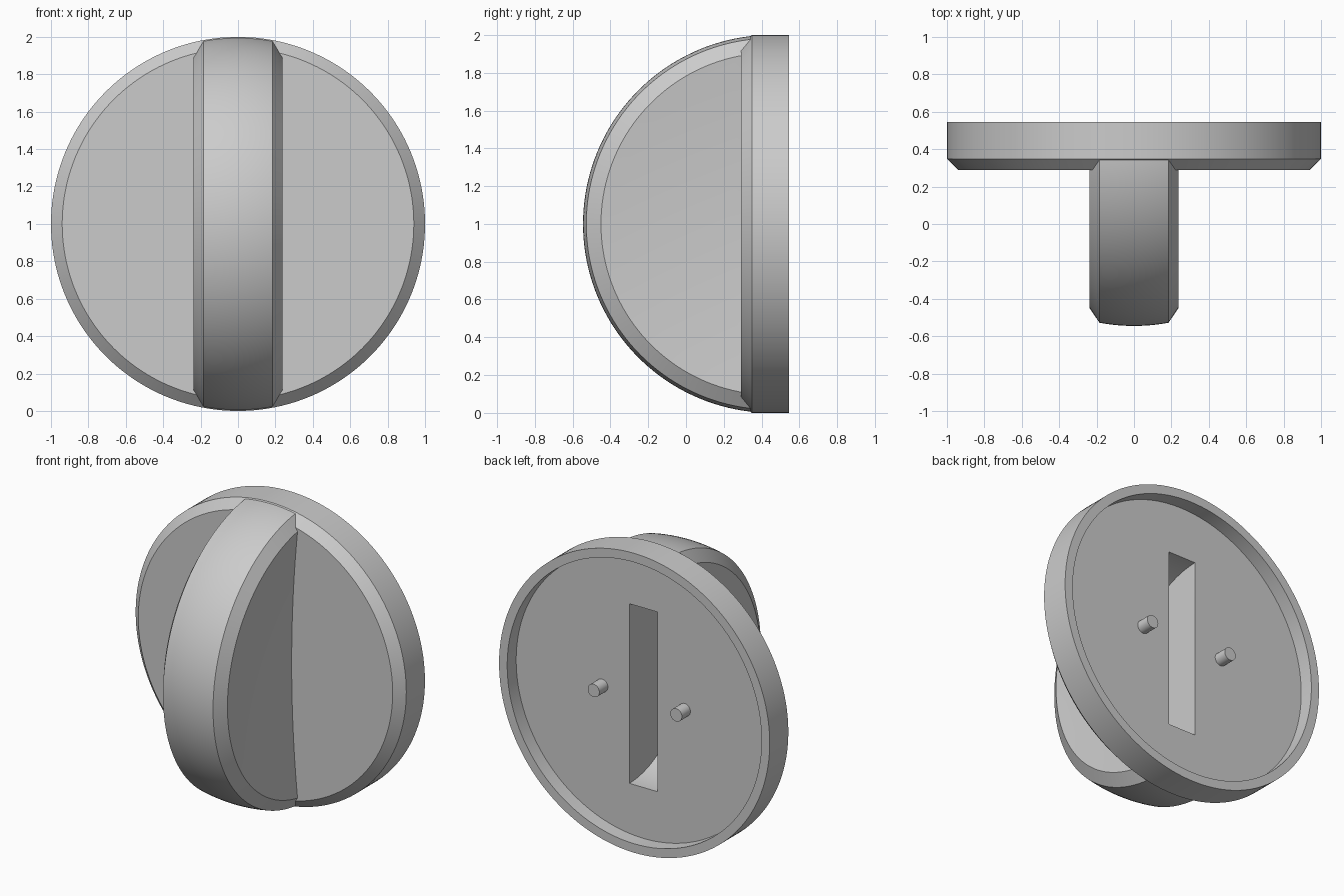
import bpy, bmesh, math
from mathutils import Vector, Matrix

if "Cube" in bpy.data.objects:
    bpy.data.objects.remove(bpy.data.objects["Cube"], do_unlink=True)

grey = bpy.data.materials.new("plain_grey")
grey.use_nodes = True
COLOR = (0.6, 0.6, 0.6, 1)
grey.diffuse_color = COLOR
grey.node_tree.nodes["Principled BSDF"].inputs["Base Color"].default_value = COLOR

SEGMENTS = 160
FLOOR_Y = 0.45          # recessed back floor, also the axis of the grip


def finish(name, bm):
    bmesh.ops.remove_doubles(bm, verts=bm.verts, dist=1e-5)
    bmesh.ops.recalc_face_normals(bm, faces=bm.faces)
    mesh = bpy.data.meshes.new(name)
    bm.to_mesh(mesh)
    bm.free()
    mesh.materials.append(grey)
    obj = bpy.data.objects.new(name, mesh)
    bpy.context.collection.objects.link(obj)
    return obj


def lathe(profile, axis, center):
    """Spin (along axis, radius) points around axis; radius points up."""
    bm = bmesh.new()
    verts = [bm.verts.new(center + axis * a + Vector((0, 0, r))) for a, r in profile]
    edges = [bm.edges.new(pair) for pair in zip(verts, verts[1:])]
    bmesh.ops.spin(bm, geom=verts + edges, cent=center, axis=axis,
                   angle=math.tau, steps=SEGMENTS, use_duplicate=False)
    return bm


def combine(target, other, operation):
    mod = target.modifiers.new(operation.lower(), "BOOLEAN")
    mod.operation, mod.solver, mod.object = operation, "EXACT", other
    bpy.context.view_layer.objects.active = target
    bpy.ops.object.modifier_apply(modifier=mod.name)
    bpy.data.objects.remove(other, do_unlink=True)


X, Y = Vector((1, 0, 0)), Vector((0, 1, 0))

# Round plate with chamfered front edge and recessed back
plate = [(0.29, 0), (0.29, 0.94), (0.348, 1), (0.545, 1),
         (0.545, 0.94), (FLOOR_Y, 0.94), (FLOOR_Y, 0)]
knob = finish("knob_body", lathe(plate, Y, Vector((0, 0, 1))))

# Grip: crowned rim, chamfered edges, gently dished sides
rim, side, dish = 0.185, 0.237, 0.045
dished = [(side - dish * (1 - t * t), 0.905 * t) for t in [i / 12 for i in range(13)]]
crown = [(rim * i / 8, math.sqrt(1 - (rim * i / 8) ** 2)) for i in range(8, -1, -1)]
half = dished + crown
full = half + [(-a, r) for a, r in reversed(half[:-1])]
bm = lathe(full, X, Vector((0, FLOOR_Y + 0.005, 1)))
bmesh.ops.remove_doubles(bm, verts=bm.verts, dist=1e-5)
cut = bmesh.ops.bisect_plane(bm, geom=bm.verts[:] + bm.edges[:] + bm.faces[:],
                             plane_co=(0, 0.37, 0), plane_no=Y, clear_outer=True)
bmesh.ops.edgeloop_fill(bm, edges=[e for e in cut["geom_cut"]
                                   if isinstance(e, bmesh.types.BMEdge)])
combine(knob, finish("grip", bm), "UNION")

# Rounded slot cut from the back into the grip
slot = [(-0.103, 0), (-0.103, 0.6), (0.103, 0.6), (0.103, 0)]
cutter = finish("slot_cutter", lathe(slot, X, Vector((0, FLOOR_Y, 1))))
cutter.hide_render = True
combine(knob, cutter, "DIFFERENCE")

# Pair of small pins on the back floor
parts = [knob]
for name, sx in (("left_pin", 1), ("right_pin", -1)):
    bm = bmesh.new()
    place = Matrix.Translation((0.305 * sx, 0.49, 1)) @ Matrix.Rotation(math.pi / 2, 4, "X")
    bmesh.ops.create_cone(bm, cap_ends=True, segments=32, radius1=0.043,
                          radius2=0.043, depth=0.1, matrix=place)
    parts.append(finish(name, bm))

# Smooth curved surfaces, keep edges crisp
bpy.ops.object.select_all(action="DESELECT")
for obj in parts:
    obj.select_set(True)
bpy.context.view_layer.objects.active = knob
bpy.ops.object.shade_smooth_by_angle(angle=math.radians(30))
